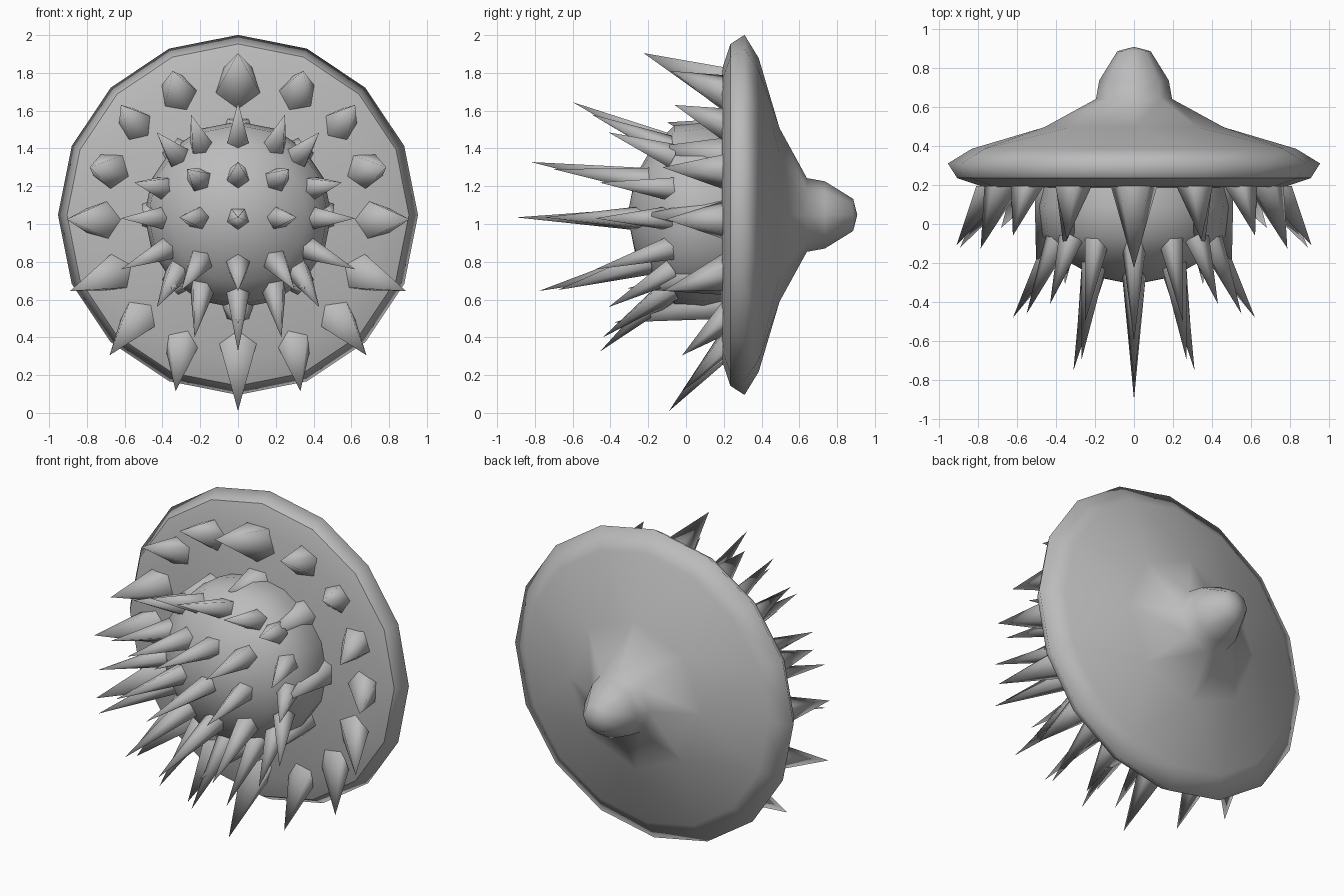
import bpy, bmesh, math
from mathutils import Vector

if "Cube" in bpy.data.objects:
    bpy.data.objects.remove(bpy.data.objects["Cube"])

CZ = 1.048  # height of the disc axis
grey = bpy.data.materials.new("plain_grey")
grey.diffuse_color = (0.5, 0.5, 0.5, 1)
grey.use_nodes = True
grey.node_tree.nodes["Principled BSDF"].inputs["Base Color"].default_value = grey.diffuse_color


def finish(bm, name, smooth=180):
    bmesh.ops.recalc_face_normals(bm, faces=bm.faces)
    me = bpy.data.meshes.new(name)
    bm.to_mesh(me)
    bm.free()
    ob = bpy.data.objects.new(name, me)
    bpy.context.collection.objects.link(ob)
    me.materials.append(grey)
    bpy.ops.object.select_all(action='DESELECT')
    ob.select_set(True)
    bpy.context.view_layer.objects.active = ob
    bpy.ops.object.shade_smooth_by_angle(angle=math.radians(smooth))
    return ob


def lathe(name, profile, faces_back=False, smooth=180):
    """Skin (y, radius, sides) rings around the y axis; 8-sided rings halve the 16."""
    bm = bmesh.new()
    prev = None
    for y, r, sides in profile:
        if r == 0:
            ring = [bm.verts.new((0, y, CZ))]
        else:
            ring = [bm.verts.new((r * math.sin(2 * math.pi * i / sides), y,
                                  CZ + r * math.cos(2 * math.pi * i / sides)))
                    for i in range(sides)]
        if prev:
            n = max(len(prev), len(ring))
            for i in range(n):
                def at(loop, k):
                    return loop[(k % n) * len(loop) // n]
                quad = []
                for v in (at(prev, i), at(prev, i + 1), at(ring, i + 1), at(ring, i)):
                    if v not in quad:
                        quad.append(v)
                bm.faces.new(quad)
        prev = ring
    ob = finish(bm, name, smooth)
    # Open shells: make sure they face outwards
    me = ob.data
    facing = sum(p.area * p.normal.y for p in me.polygons)
    if (facing > 0) != faces_back:
        me.flip_normals()
    return ob


def spike(bm, base, tip, r, flat=False):
    """Five-sided open spike; flat keeps the base ring parallel to the disc."""
    base, tip = Vector(base), Vector(tip)
    axis = Vector((0, -1, 0)) if flat else (tip - base).normalized()
    side = axis.cross(Vector((0, 0, 1))).normalized()
    up = side.cross(axis)
    out = Vector((base.x, 0, base.z - CZ))
    a0 = math.atan2(out.dot(side), out.dot(up)) if out.length > .1 else 0
    ring = []
    for k in range(5):
        a = a0 + math.pi + math.tau * k / 5
        ring.append(bm.verts.new(base + r * (math.sin(a) * side + math.cos(a) * up)))
    t = bm.verts.new(tip)
    for k in range(5):
        bm.faces.new((ring[k], ring[(k + 1) % 5], t))


def mirrored(bm, base, tip, r, flat=False):
    for s in ((1, -1) if max(abs(base[0]), abs(tip[0])) > 0.01 else (1,)):
        spike(bm, (s * base[0], *base[1:]), (s * tip[0], *tip[1:]), r, flat)


# Shield: front plate with a crisp border, then rim, flared back and rear knob
lathe("shield_front", [(.185, 0, 16), (.19, .77, 16), (.235, .905, 16)])
lathe("shield_back", [
    (.235, .905, 16), (.31, .953, 16), (.385, .83, 16), (.495, .46, 8),
    (.64, .195, 8), (.735, .178, 8), (.885, .085, 8), (.907, 0, 8)], True)

# Front dome with a thick lip
lathe("front_dome", [
    (.21, .47, 16), (.09, .495, 16), (-.06, .475, 16), (-.18, .36, 16),
    (-.27, .2, 16), (-.31, 0, 16)])

# Outer ring on the disc: base x, z, then tip x, y, z and base radius
bm = bmesh.new()
outer = [(0, 1.73, 0, -.225, 1.905, .125), (.315, 1.69, .345, -.08, 1.81, .1),
         (.54, 1.525, .62, -.06, 1.63, .09), (.67, 1.285, .785, -.125, 1.30, .1),
         (.72, 1.02, .908, -.108, 1.025, .105), (.655, .74, .89, -.12, .645, .105),
         (.525, .505, .68, -.02, .305, .1), (.3, .36, .33, -.02, .115, .09),
         (0, .34, 0, -.09, .01, .105)]
for bx, bz, x, y, z, r in outer:
    mirrored(bm, (bx, .195, bz), (x, y, z), r, True)
finish(bm, "outer_spikes")

# Spikes at the foot of the dome: blunt above, longer towards the bottom
bm = bmesh.new()
for i in range(5):
    a = math.pi * i / 4
    s, c = (math.sin(a) if 0 < i < 4 else 0), math.cos(a)
    mirrored(bm, (.43 * s, .19, CZ + (.43 + .01 * i) * c),
             (.5 * s, -.1 - .07 * i, CZ + (.49 + .02 * i) * c), .1)
finish(bm, "dome_foot_spikes")

# Middle ring on the dome: base x, z then tip x, y, z
bm = bmesh.new()
middle = [(0, 1.42, 0, -.60, 1.645), (.19, 1.40, .25, -.50, 1.58), (.32, 1.36, .43, -.41, 1.485),
          (.39, 1.19, .55, -.46, 1.22), (.40, 1.03, .62, -.48, 1.03), (.37, .87, .62, -.48, .76),
          (.32, .75, .43, -.41, .56), (.19, .66, .23, -.44, .40), (0, .64, 0, -.455, .325)]
for bx, bz, tx, ty, tz in middle:
    mirrored(bm, (bx, -.08, bz), (tx, ty, tz), .068)
finish(bm, "middle_spikes")

# Long spikes at the front of the dome
bm = bmesh.new()
inner = [(0, 1.03, 0, -.90, 1.035), (0, 1.24, 0, -.82, 1.328), (.2, 1.23, .27, -.70, 1.29),
         (.2, 1.03, .31, -.75, 1.035), (.2, .80, .30, -.68, .65), (0, .79, 0, -.78, .645)]
for bx, bz, tx, ty, tz in inner:
    mirrored(bm, (bx, -.2, bz), (tx, ty, tz), .07)
finish(bm, "inner_spikes")
